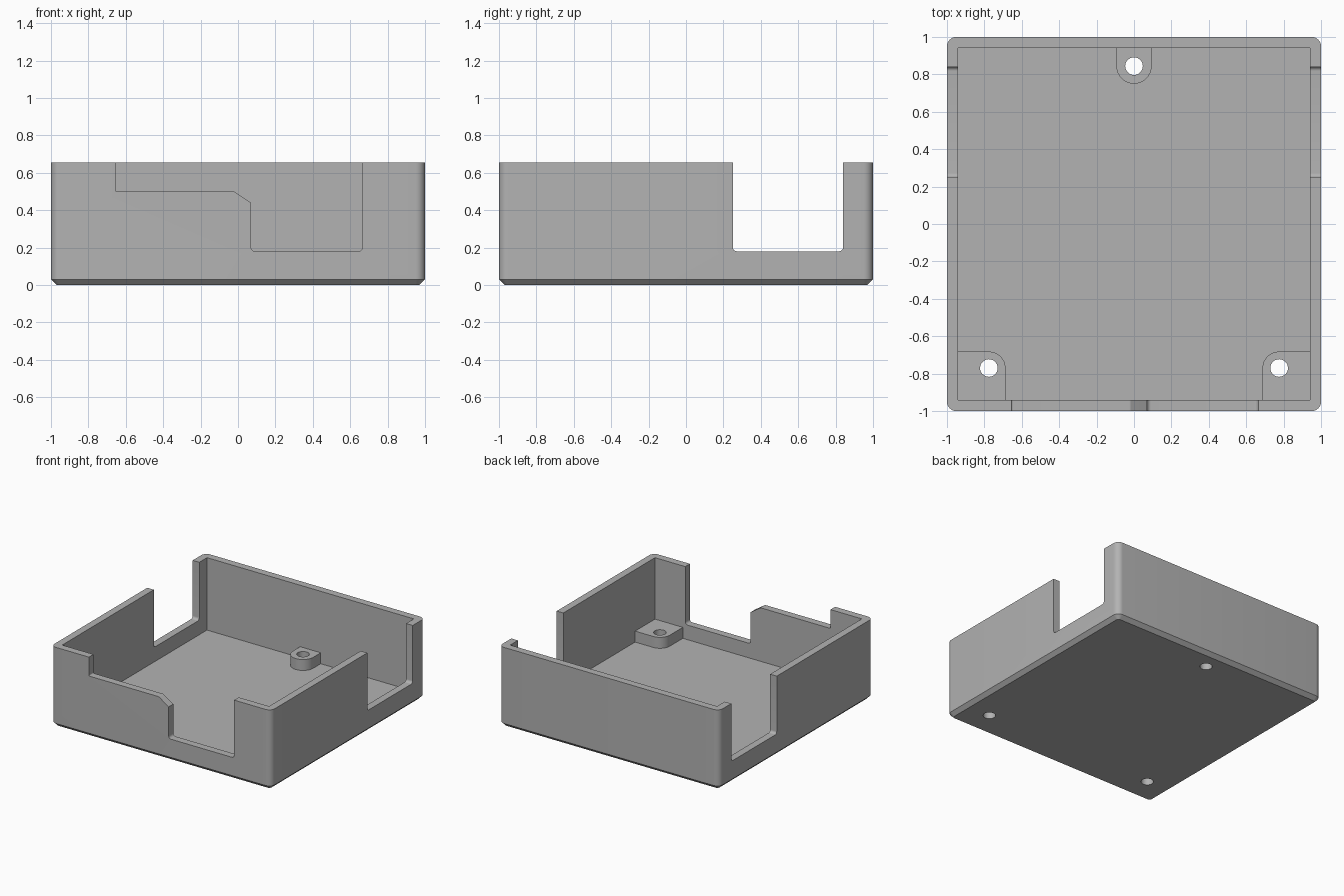
import bpy, bmesh, math
from mathutils import Matrix, Vector

cube = bpy.data.objects.get("Cube")
if cube:
    bpy.data.objects.remove(cube, do_unlink=True)

WALL, FLOOR, HEIGHT, CHAMFER = 0.06, 0.06, 0.655, 0.03
BOSS_TOP, HOLE_R = 0.15, 0.047

grey = bpy.data.materials.new("grey plastic")
grey.use_nodes = True
colour = (0.45, 0.45, 0.45, 1)
grey.diffuse_color = colour
grey.node_tree.nodes["Principled BSDF"].inputs["Base Color"].default_value = colour


def outline(corners, steps=8):
    """Round each (x, y, radius) corner of a polygon."""
    pts = []
    for i, (x, y, r) in enumerate(corners):
        p = Vector((x, y))
        if r == 0:
            pts.append(p)
            continue
        a = (Vector(corners[i - 1][:2]) - p).normalized()
        b = (Vector(corners[(i + 1) % len(corners)][:2]) - p).normalized()
        half = a.angle(b) / 2
        centre = p + (a + b).normalized() * r / math.sin(half)
        start = p + a * r / math.tan(half) - centre
        end = p + b * r / math.tan(half) - centre
        sweep = math.atan2(start.x * end.y - start.y * end.x, start.dot(end))
        for k in range(steps + 1):
            pts.append(centre + Matrix.Rotation(sweep * k / steps, 2) @ start)
    return pts


def box(half, r):
    return outline([(-half, -half, r), (half, -half, r), (half, half, r), (-half, half, r)])


def loft(name, rings, matrix=Matrix()):
    """Solid through a stack of (outline, height) rings."""
    bm = bmesh.new()
    loops = [[bm.verts.new((p.x, p.y, z)) for p in pts] for pts, z in rings]
    n = len(loops[0])
    for low, high in zip(loops, loops[1:]):
        for i in range(n):
            j = (i + 1) % n
            bm.faces.new((low[i], low[j], high[j], high[i]))
    bm.faces.new(loops[0])
    bm.faces.new(loops[-1])
    bm.transform(matrix)
    bmesh.ops.recalc_face_normals(bm, faces=bm.faces)
    mesh = bpy.data.meshes.new(name)
    bm.to_mesh(mesh)
    bm.free()
    mesh.materials.append(grey)
    obj = bpy.data.objects.new(name, mesh)
    bpy.context.collection.objects.link(obj)
    return obj


def combine(tool, operation):
    """Apply a boolean to the case and remove the tool."""
    mod = case.modifiers.new(tool.name, "BOOLEAN")
    mod.operation, mod.object, mod.solver = operation, tool, "EXACT"
    bpy.context.view_layer.objects.active = case
    bpy.ops.object.modifier_apply(modifier=mod.name)
    bpy.data.objects.remove(tool, do_unlink=True)


# Outer shell with rounded corners and a chamfered base
case = loft("open_case", [(box(1 - CHAMFER, 0.05 - CHAMFER), 0),
                          (box(1, 0.05), CHAMFER), (box(1, 0.05), HEIGHT)])

# Inner cavity
combine(loft("cavity", [(box(1 - WALL, 0), FLOOR), (box(1 - WALL, 0), 1)]), "DIFFERENCE")

# Stepped opening in the front wall
front = outline([(-0.655, 1, 0), (-0.655, 0.5, 0.008), (-0.02, 0.5, 0.02), (0.07, 0.44, 0),
                 (0.07, 0.18, 0.022), (0.665, 0.18, 0.022), (0.665, 1, 0)])
turn_x = Matrix.Rotation(math.pi / 2, 4, "X")
combine(loft("front_opening", [(front, 0.85), (front, 1.1)], turn_x), "DIFFERENCE")

# Matching openings through both side walls
side = outline([(0.25, 1, 0), (0.25, 0.18, 0.022), (0.84, 0.18, 0.022), (0.84, 1, 0)])
turn_side = Matrix.Rotation(math.pi / 2, 4, "Z") @ turn_x
combine(loft("side_openings", [(side, -1.1), (side, 1.1)], turn_side), "DIFFERENCE")

# Screw bosses: one at the back wall, two in the front corners
back = outline([(-0.094, 0.97, 0), (-0.094, 0.75, 0.0939), (0.094, 0.75, 0.0939), (0.094, 0.97, 0)])
bosses = [("back_boss", back)]
for name, s in (("left", 1), ("right", -1)):
    bosses.append((name + "_boss", outline([(s * 0.97, -0.97, 0), (s * 0.97, -0.682, 0),
                                            (s * 0.687, -0.682, 0.088), (s * 0.687, -0.97, 0)])))
for name, pts in bosses:
    combine(loft(name, [(pts, FLOOR / 2), (pts, BOSS_TOP)]), "UNION")

# Screw holes through bosses and base
for x, y in ((0, 0.844), (0.776, -0.77), (-0.776, -0.77)):
    circle = [Vector((x + HOLE_R * math.cos(k * math.tau / 32),
                      y + HOLE_R * math.sin(k * math.tau / 32))) for k in range(32)]
    combine(loft("screw_hole", [(circle, -0.1), (circle, 0.3)]), "DIFFERENCE")

# Smooth the fillets, keep hard edges
bpy.ops.object.select_all(action="DESELECT")
case.select_set(True)
bpy.context.view_layer.objects.active = case
bpy.ops.object.shade_smooth_by_angle(angle=math.radians(30))
